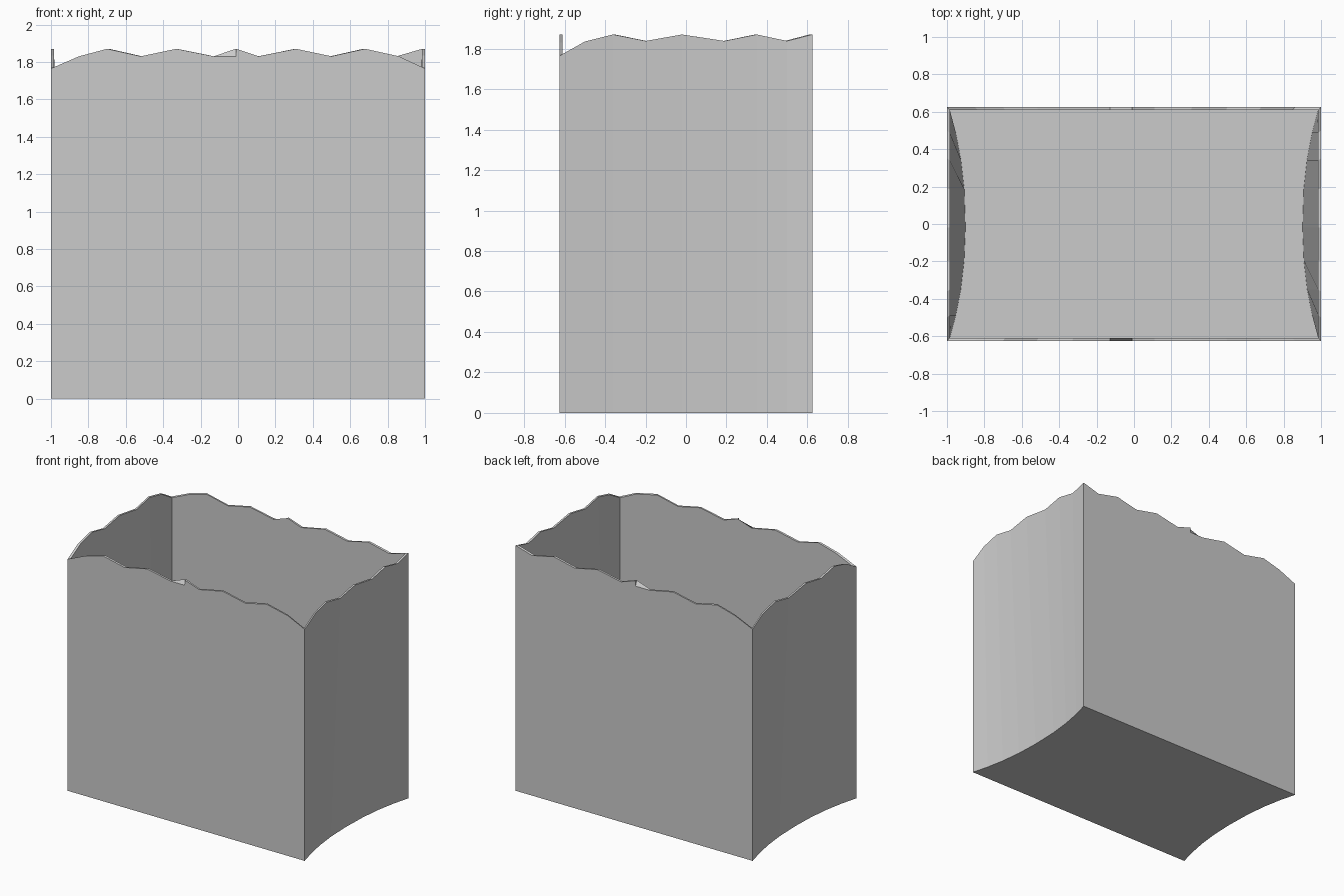
import bpy, bmesh

if "Cube" in bpy.data.objects:
    bpy.data.objects.remove(bpy.data.objects["Cube"])

HX, HY, T = 1.0, 0.625, 0.015
LOW, VALLEY, PEAK = 1.765, 1.83, 1.87

# Ragged edge along the long walls: (x, outer z, inner z), with a small tear in the middle
long_edge = [(-0.85, VALLEY), (-0.70, PEAK), (-0.52, VALLEY), (-0.33, PEAK), (-0.13, VALLEY),
             (-0.012, VALLEY), (-0.01, PEAK), (0.11, VALLEY), (0.31, PEAK), (0.50, VALLEY),
             (0.68, PEAK), (0.86, VALLEY)]
# Ragged edge along the short walls
short_edge = [(-0.50, VALLEY + 0.005), (-0.36, PEAK), (-0.20, 1.838), (-0.02, PEAK),
              (0.19, 1.838), (0.35, PEAK), (0.50, 1.838)]


def inner_z(x, z):
    return PEAK if x == -0.012 else z


# Walk round the rim: front, right, back, left
rim = [(-HX, -HY, LOW, LOW)]
rim += [(x, -HY, z, inner_z(x, z)) for x, z in long_edge]
rim += [(HX, -HY, LOW, LOW)]
rim += [(HX, y, z, z) for y, z in short_edge]
rim += [(HX, HY, PEAK, PEAK)]
rim += [(x, HY, z, inner_z(x, z)) for x, z in reversed(long_edge)]
rim += [(-HX, HY, LOW, LOW)]
rim += [(-HX, y, z, z) for y, z in reversed(short_edge)]


def pinch(x, y):
    """Short walls fold inwards at the base."""
    if abs(x) < HX:
        return x
    d = 0.085 * (1 - (abs(y) / HY) ** 2.2)
    return x - d if x > 0 else x + d


sx, sy = (HX - T) / HX, (HY - T) / HY
bm = bmesh.new()
rings = [
    [bm.verts.new((pinch(x, y), y, 0)) for x, y, zo, zi in rim],
    [bm.verts.new((x, y, zo)) for x, y, zo, zi in rim],
    [bm.verts.new((x * sx, y * sy, zi)) for x, y, zo, zi in rim],
    [bm.verts.new((pinch(x, y) * sx, y * sy, T)) for x, y, zo, zi in rim],
]
n = len(rim)
# Outer wall, rim and inner wall
for a, b in zip(rings, rings[1:]):
    for i in range(n):
        j = (i + 1) % n
        bm.faces.new((a[i], a[j], b[j], b[i]))
# Underside and inner floor
bm.faces.new(list(reversed(rings[0])))
bm.faces.new(rings[3])

mesh = bpy.data.meshes.new("paper_bag")
bm.to_mesh(mesh)
bm.free()
bag = bpy.data.objects.new("paper_bag", mesh)
bpy.context.collection.objects.link(bag)
